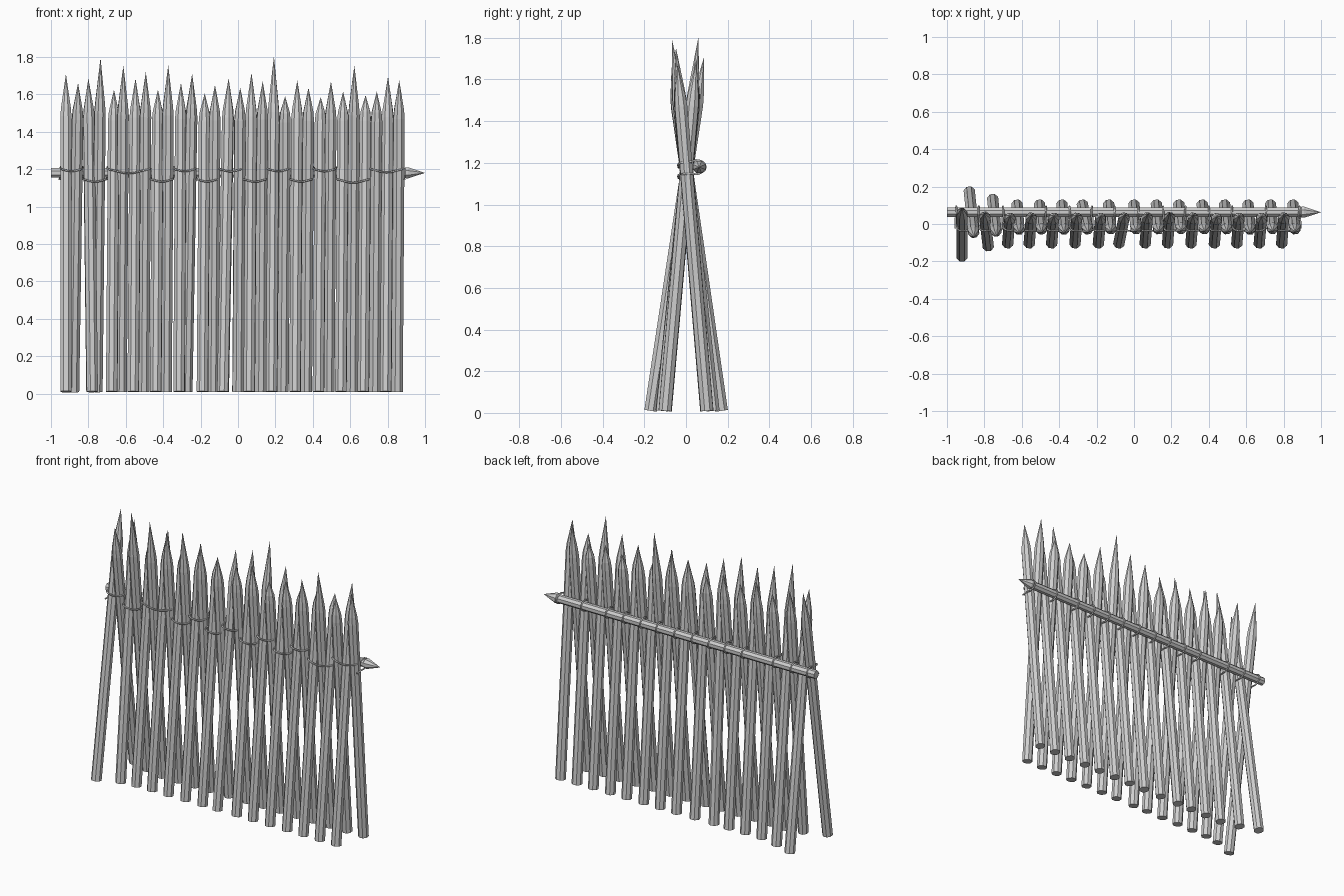
import bpy, math
from mathutils import Vector

cube = bpy.data.objects.get("Cube")
if cube:
    bpy.data.objects.remove(cube, do_unlink=True)


def material(name, value):
    m = bpy.data.materials.new(name)
    m.use_nodes = True
    col = (value, value, value, 1)
    m.diffuse_color = col
    m.node_tree.nodes["Principled BSDF"].inputs["Base Color"].default_value = col
    return m


grey = material("pale grey", 0.62)


def pole(name, base, tip, profile, sides=8):
    """Faceted pole; profile holds (distance from base, radius) pairs, then the point."""
    base, tip = Vector(base), Vector(tip)
    axis = (tip - base).normalized()
    rot = axis.to_track_quat('Z', 'Y')
    verts, faces = [], []
    for d, r in profile:
        for k in range(sides):
            a = math.tau * (k + 0.5) / sides
            verts.append(base + rot @ Vector((r * math.cos(a), r * math.sin(a), d)))
    for i in range(len(profile) - 1):
        for k in range(sides):
            n = (k + 1) % sides
            faces.append((i * sides + k, i * sides + n,
                          (i + 1) * sides + n, (i + 1) * sides + k))
    last = (len(profile) - 1) * sides
    verts.append(tip)
    faces += [(last + k, last + (k + 1) % sides, len(verts) - 1) for k in range(sides)]
    faces.append(tuple(reversed(range(sides))))
    mesh = bpy.data.meshes.new(name)
    mesh.from_pydata(verts, [], faces)
    mesh.materials.append(grey)
    ob = bpy.data.objects.new(name, mesh)
    bpy.context.collection.objects.link(ob)


# Stakes: alternately leaning back and forward, crossing near the rail
foot_x = [-.92, -.88, -.78, -.755, -.675, -.625, -.56, -.505, -.44, -.385,
          -.315, -.275, -.19, -.135, -.08, 0, .06, .12, .18, .24,
          .305, .365, .43, .485, .55, .61, .67, .73, .79, .85]
tip_x = {0: -.92, 1: -.855, 2: -.80, 3: -.735, 10: -.305, 11: -.245, 14: -.05}
tip_z = [1.71, 1.66, 1.685, 1.795, 1.625, 1.755, 1.685, 1.72, 1.625, 1.755,
         1.66, 1.71, 1.605, 1.65, 1.685, 1.635, 1.715, 1.67, 1.805, 1.59,
         1.675, 1.635, 1.585, 1.67, 1.615, 1.755, 1.595, 1.615, 1.695, 1.675]
spread = {0: .17, 1: .17, 2: .115, 3: .13}
for i, (x, z) in enumerate(zip(foot_x, tip_z)):
    side, cross = (-1, 1.13) if i % 2 == 0 else (1, 1.18)
    foot = spread.get(i, 0.10)
    base = (x, side * foot, 0.01)
    tip = (tip_x.get(i, x + 0.012), side * foot * (1 - z / cross), z)
    length = (Vector(tip) - Vector(base)).length
    cut = length - (0.1 + 0.75 * (z - 1.6) if z > 1.6 else 0.09)
    pole("back_leaning_stake" if side < 0 else "front_leaning_stake", base, tip,
         [(0, .0325), (cut - .05, .0325), (cut, .028)])

# Pointed horizontal rail behind the stakes
pole("rail", (-1, .063, 1.18), (1, .063, 1.18),
     [(0, .027), (1.89, .027), (1.895, .032), (1.91, .032)])

# Rope: high and low runs across the front, looping over the rail between them
turns = [-.95, -.83, -.70, -.47, -.345, -.225, -.105, .025, .155,
         .275, .40, .525, .705, .885]
ring = [(-.025, 1.20), (.02, 1.205), (.063, 1.212), (.095, 1.18),
        (.063, 1.148), (.02, 1.148), (-.025, 1.145)]
path = []
for i, x in enumerate(turns):
    high = i % 2 == 0
    for k, (y, z) in enumerate(ring[::-1] if high else ring):
        path.append((x + .002 * (k - 3), y, z))
    if i + 1 < len(turns):
        width = turns[i + 1] - x
        level = 1.20 if high else 1.145
        for t in (.15, .5, .85):
            path.append((x + width * t, -.035, level - .1 * width * (1 - abs(2 * t - 1))))

curve = bpy.data.curves.new("rope", 'CURVE')
curve.dimensions = '3D'
curve.bevel_depth = 0.005
curve.bevel_resolution = 1
curve.resolution_u = 3
curve.use_fill_caps = True
spline = curve.splines.new('BEZIER')
spline.bezier_points.add(len(path) - 1)
for p, co in zip(spline.bezier_points, path):
    p.co = co
    p.handle_left_type = p.handle_right_type = 'AUTO'
curve.materials.append(grey)
rope = bpy.data.objects.new("rope", curve)
bpy.context.collection.objects.link(rope)
